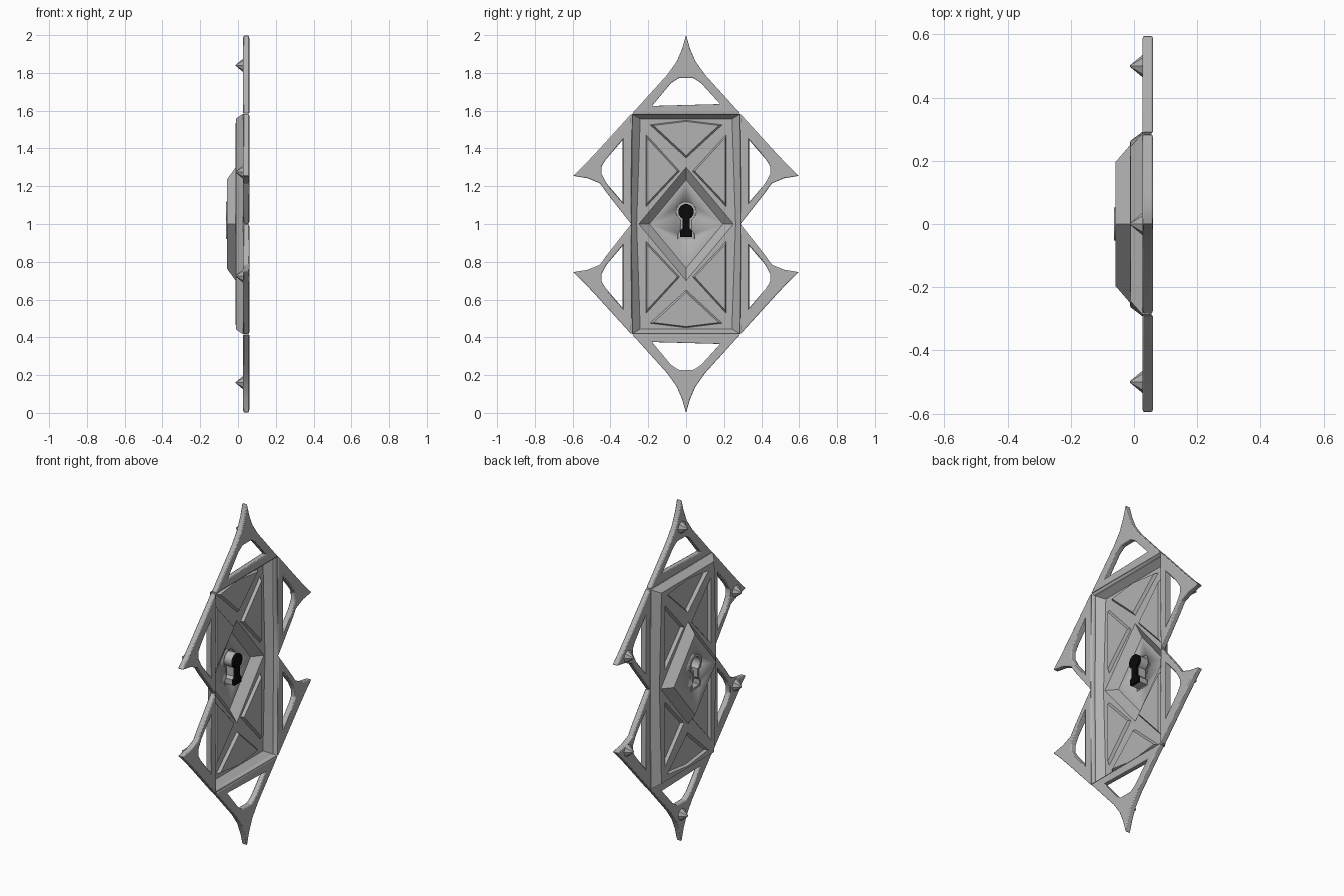
import bpy, bmesh, math

if "Cube" in bpy.data.objects:
    bpy.data.objects.remove(bpy.data.objects["Cube"])


def material(name, colour, rough):
    m = bpy.data.materials.new(name)
    m.use_nodes = True
    m.diffuse_color = colour
    node = m.node_tree.nodes["Principled BSDF"]
    node.inputs["Base Color"].default_value = colour
    node.inputs["Roughness"].default_value = rough
    return m


STEEL = material("grey steel", (0.45, 0.45, 0.45, 1), 0.5)
BLACK = material("black", (0.003, 0.003, 0.003, 1), 0.8)


def finish(name, bm, mats):
    bmesh.ops.remove_doubles(bm, verts=bm.verts, dist=0.0005)
    bmesh.ops.recalc_face_normals(bm, faces=bm.faces)
    me = bpy.data.meshes.new(name)
    bm.to_mesh(me)
    bm.free()
    ob = bpy.data.objects.new(name, me)
    bpy.context.collection.objects.link(ob)
    for m in mats:
        me.materials.append(m)
    bpy.ops.object.select_all(action="DESELECT")
    ob.select_set(True)
    bpy.context.view_layer.objects.active = ob
    bpy.ops.object.shade_smooth_by_angle(angle=math.radians(30))
    return ob


def sheet(bm, x, *loops):
    """Flat face at depth x; the first loop is the outline, the rest are holes."""
    edges = []
    for loop in loops:
        vs = [bm.verts.new((x, y, z)) for y, z in loop]
        edges += [bm.edges.new((vs[i - 1], vs[i])) for i in range(len(vs))]
    return bmesh.ops.triangle_fill(bm, edges=edges, use_beauty=True, normal=(1, 0, 0))


def wall(bm, x0, loop0, x1, loop1, mat=0):
    """Band of quads joining two loops at two depths."""
    a = [bm.verts.new((x0, y, z)) for y, z in loop0]
    b = [bm.verts.new((x1, y, z)) for y, z in loop1]
    for i in range(len(a)):
        bm.faces.new((a[i - 1], a[i], b[i], b[i - 1])).material_index = mat


def flip(loop, sy, sz):
    """Mirror across the centre of the plate (y = 0, z = 1)."""
    return [(y * sy, 1 + (z - 1) * sz) for y, z in loop]


def shrink(loop, k):
    cy = sum(p[0] for p in loop) / len(loop)
    cz = sum(p[1] for p in loop) / len(loop)
    return [(cy + (y - cy) * k, cz + (z - cz) * k) for y, z in loop]


def thicken(ob, t):
    s = ob.modifiers.new("thickness", "SOLIDIFY")
    s.thickness, s.offset = t, 0


FRONT, BACK, FLOOR, TOP = 0.027, 0.06, -0.01, -0.057

# Pierced pointed arms
half = [(0.02, 1.93), (0.05, 1.86), (0.1, 1.79), (0.285, 1.585)]
end_arm = [(0, 2)] + half + flip(half, -1, 1)[::-1]
end_hole = [(-0.18, 1.625), (-0.08, 1.745), (-0.04, 1.772),
            (0.04, 1.772), (0.08, 1.745), (0.18, 1.635)]
side_arm = [(0.288, 1.585), (0.47, 1.385), (0.54, 1.31), (0.597, 1.255),
            (0.52, 1.242), (0.455, 1.215), (0.42, 1.165), (0.29, 1)]
side_hole = [(0.335, 1.445), (0.425, 1.34), (0.447, 1.305),
             (0.447, 1.265), (0.42, 1.215), (0.335, 1.115)]


def arm(name, outline, hole, spike_at):
    bm = bmesh.new()
    for x in (FRONT, BACK):
        sheet(bm, x, outline, hole)
    for loop in (outline, hole):
        wall(bm, FRONT, loop, BACK, loop)
    ob = finish(name, bm, [STEEL])
    bev = ob.modifiers.new("soft edge", "BEVEL")
    bev.width, bev.segments, bev.limit_method = 0.005, 2, "ANGLE"
    # Spike on the raised side
    bpy.ops.mesh.primitive_cone_add(
        vertices=8, radius1=0.038, radius2=0.003, depth=0.042,
        location=(0.009, *spike_at), rotation=(0, -math.pi / 2, 0))
    spike = bpy.context.object
    spike.name = name.replace("arm", "spike")
    spike.data.materials.append(STEEL)


for v, sz in (("upper", 1), ("lower", -1)):
    arm(v + "_end_arm", flip(end_arm, 1, sz), flip(end_hole, 1, sz), (0, 1 + 0.84 * sz))
    for h, sy in (("back", 1), ("front", -1)):
        arm(f"{v}_{h}_arm", flip(side_arm, sy, sz), flip(side_hole, sy, sz),
            (0.5 * sy, 1 + 0.275 * sz))


# Hollow pressed body with panels and a diamond boss
def hexagon(w, mid, h):
    return [(-w, 1 + h), (w, 1 + h), (mid, 1), (w, 1 - h), (-w, 1 - h), (-mid, 1)]


def diamond(w, h):
    return [(0, 1 + h), (w, 1), (0, 1 - h), (-w, 1)]


def keyhole(r, neck, foot, bottom):
    start = math.asin(neck / r)
    arc = [start + (2 * math.pi - 2 * start) * i / 20 for i in range(21)]
    loop = [(-r * math.sin(a), 1.065 - r * math.cos(a)) for a in arc]
    return loop + [(neck, bottom + 0.045), (foot, bottom + 0.03), (foot, bottom),
                   (-foot, bottom), (-foot, bottom + 0.03), (-neck, bottom + 0.045)]


end_panel = [(-0.19, 1.525), (0, 1.548), (0.19, 1.525), (0, 1.35)]
side_panel = [(0.213, 1.475), (0.213, 1.09), (0.035, 1.28)]
panels = []
for sz in (1, -1):
    panels += [flip(end_panel, 1, sz), flip(side_panel, 1, sz), flip(side_panel, -1, sz)]

outer_key = keyhole(0.052, 0.03, 0.043, 0.92)
inner_key = keyhole(0.04, 0.018, 0.032, 0.932)
rim, floor = hexagon(0.285, 0.29, 0.582), hexagon(0.243, 0.262, 0.557)
base, top = diamond(0.25, 0.3), diamond(0.195, 0.235)

bm = bmesh.new()
wall(bm, 0.056, rim, FRONT, rim)
wall(bm, FRONT, rim, FLOOR, floor)
sheet(bm, FLOOR, floor, base, *panels)
for p in panels:
    inner = shrink(p, 0.9)
    wall(bm, FLOOR, p, FLOOR + 0.016, inner)
    sheet(bm, FLOOR + 0.016, inner)
wall(bm, FLOOR, base, TOP, top)
sheet(bm, TOP, top, outer_key)
thicken(finish("body", bm, [STEEL]), 0.004)

# Keyhole cup with raised rim and black bottom
bm = bmesh.new()
wall(bm, TOP + 0.002, outer_key, -0.063, outer_key)
sheet(bm, -0.063, outer_key, inner_key)
wall(bm, -0.063, inner_key, -0.015, inner_key)
wall(bm, -0.015, inner_key, 0, inner_key, 1)
old = set(bm.faces)
sheet(bm, 0, inner_key)
for f in set(bm.faces) - old:
    f.material_index = 1
thicken(finish("keyhole", bm, [STEEL, BLACK]), 0.002)
